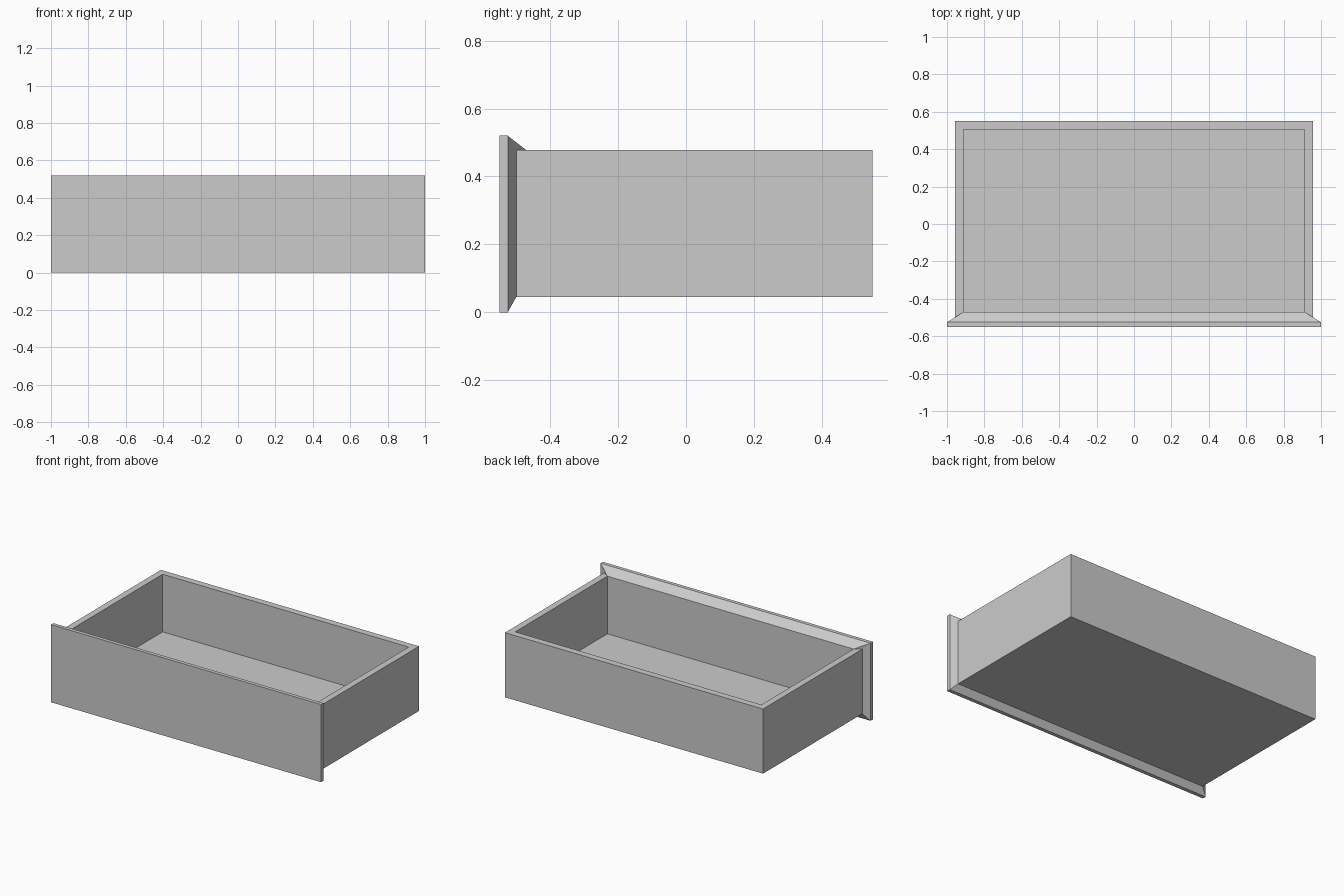
import bpy, bmesh

if "Cube" in bpy.data.objects:
    bpy.data.objects.remove(bpy.data.objects["Cube"])

bm = bmesh.new()


def upright(x, y, z0, z1):
    """Upright rectangle: bottom left, bottom right, top right, top left."""
    return [bm.verts.new(c) for c in ((-x, y, z0), (x, y, z0), (x, y, z1), (-x, y, z1))]


def flat(x, y0, y1, z):
    """Level rectangle: front left, front right, back right, back left."""
    return [bm.verts.new(c) for c in ((-x, y0, z), (x, y0, z), (x, y1, z), (-x, y1, z))]


def bridge(a, b, sides):
    """Join matching sides of two rectangles."""
    for i in sides:
        j = (i + 1) % 4
        bm.faces.new((a[i], a[j], b[j], b[i]))


RIM, BASE, FLOOR = 0.478, 0.045, 0.092
panel_front = upright(1.0, -0.55, 0.0, 0.52)
panel_back = upright(1.0, -0.525, 0.0, 0.52)
body_front = upright(0.956, -0.50, BASE, RIM)
body_back = upright(0.956, 0.55, BASE, RIM)
opening = flat(0.912, -0.471, 0.505, RIM)
floor = flat(0.912, -0.471, 0.505, FLOOR)

# front panel with chamfered back (sides and underside)
bm.faces.new(panel_front)
bridge(panel_front, panel_back, range(4))
bridge(panel_back, body_front, (0, 1, 3))

# chamfer running from the panel top down to the opening, with corner triangles
bm.faces.new((panel_back[3], panel_back[2], opening[1], opening[0]))
bm.faces.new((panel_back[2], body_front[2], opening[1]))
bm.faces.new((panel_back[3], body_front[3], opening[0]))

# outer box: sides, underside and back
bridge(body_front, body_back, (0, 1, 3))
bm.faces.new(body_back)

# rim around the opening
rim = [body_front[3], body_front[2], body_back[2], body_back[3]]
bridge(rim, opening, (1, 2, 3))

# inner walls and floor
bridge(opening, floor, range(4))
bm.faces.new(floor)

bmesh.ops.recalc_face_normals(bm, faces=bm.faces)
mesh = bpy.data.meshes.new("drawer")
bm.to_mesh(mesh)
bm.free()
bpy.context.collection.objects.link(bpy.data.objects.new("drawer", mesh))
